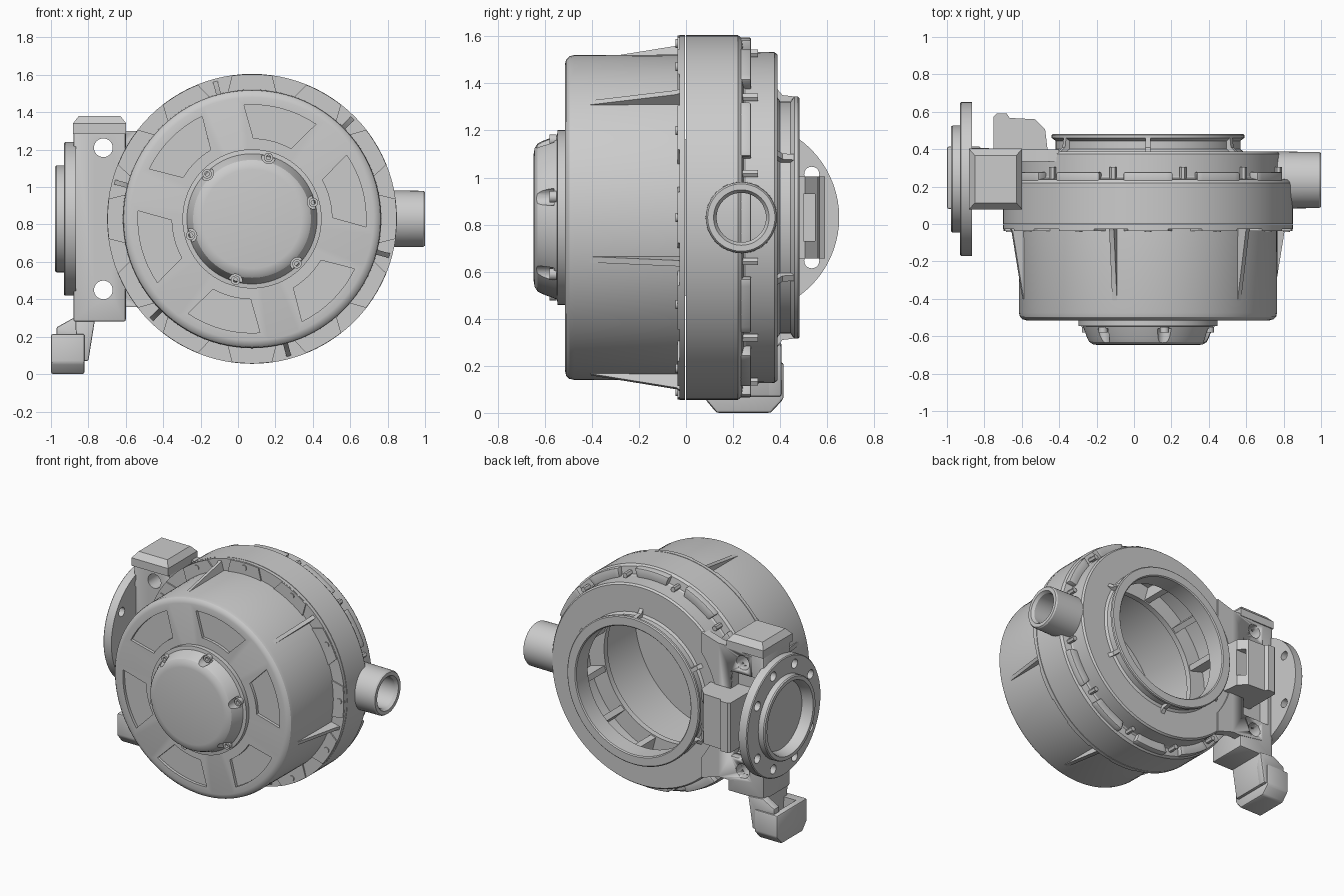
import bpy, bmesh
from math import sin, cos, radians, pi
from mathutils import Matrix, Vector

if "Cube" in bpy.data.objects:
    bpy.data.objects.remove(bpy.data.objects["Cube"])

CX, CZ = 0.075, 0.83          # main axis (runs along y)
CENTRE = Vector((CX, 0, CZ))


def place(axis, u, v, w):
    return {'x': (w, u, v), 'y': (u, w, v), 'z': (u, v, w)}[axis]


def prism(bm, axis, pts, lo, hi, mat=None):
    """Extrude a 2D outline along an axis."""
    a = [bm.verts.new(place(axis, u, v, lo)) for u, v in pts]
    b = [bm.verts.new(place(axis, u, v, hi)) for u, v in pts]
    n = len(pts)
    bm.faces.new(a)
    bm.faces.new(b[::-1])
    for i in range(n):
        j = (i + 1) % n
        bm.faces.new((a[i], b[i], b[j], a[j]))
    if mat:
        bmesh.ops.transform(bm, matrix=mat, verts=a + b)


def box(bm, x0, x1, y0, y1, z0, z1):
    prism(bm, 'y', [(x0, z0), (x1, z0), (x1, z1), (x0, z1)], y0, y1)


def lathe(bm, axis, cu, cv, prof, n=96):
    """Revolve a closed (radius, along) profile round an axis."""
    rings = []
    for r, w in prof:
        rings.append([bm.verts.new(place(axis, cu + r * cos(2 * pi * i / n), cv + r * sin(2 * pi * i / n), w))
                      for i in range(n)])
    for k in range(len(prof)):
        m = (k + 1) % len(prof)
        if prof[k][0] == 0 and prof[m][0] == 0:
            continue
        for i in range(n):
            j = (i + 1) % n
            bm.faces.new((rings[k][i], rings[k][j], rings[m][j], rings[m][i]))


def cyl(bm, axis, cu, cv, r, lo, hi, n=20):
    prism(bm, axis, [(cu + r * cos(2 * pi * i / n), cv + r * sin(2 * pi * i / n)) for i in range(n)], lo, hi)


def sector(bm, r0, r1, a, h0, h1, lo, hi, n=8):
    """Ring segment centred on angle a, half-widths h0 (inner) and h1 (outer)."""
    pts = []
    for r, h, s in ((r0, h0, 1), (r1, h1, -1)):
        for i in range(n + 1):
            t = radians(a + s * h * (2 * i / n - 1))
            pts.append((CX + r * cos(t), CZ + r * sin(t)))
    prism(bm, 'y', pts, lo, hi)


def radial(bm, a, pts, half):
    """Radial web from a (y, r) outline."""
    mat = Matrix.Translation(CENTRE) @ Matrix.Rotation(radians(90 - a), 4, 'Y')
    prism(bm, 'x', pts, -half, half, mat)


def polar(a, r):
    return CX + r * cos(radians(a)), CZ + r * sin(radians(a))


def finish(bm, name, bevel=0, cut=None):
    bmesh.ops.remove_doubles(bm, verts=bm.verts, dist=1e-5)
    bmesh.ops.recalc_face_normals(bm, faces=bm.faces)
    me = bpy.data.meshes.new(name)
    bm.to_mesh(me)
    bm.free()
    ob = bpy.data.objects.new(name, me)
    bpy.context.collection.objects.link(ob)
    bpy.ops.object.select_all(action='DESELECT')
    bpy.context.view_layer.objects.active = ob
    ob.select_set(True)
    if bevel:
        m = ob.modifiers.new('bevel', 'BEVEL')
        m.width, m.segments, m.limit_method = bevel, 2, 'ANGLE'
        bpy.ops.object.modifier_apply(modifier=m.name)
    if cut:
        m = ob.modifiers.new('cut', 'BOOLEAN')
        m.operation, m.solver, m.object = 'DIFFERENCE', 'EXACT', cut
        bpy.ops.object.modifier_apply(modifier=m.name)
    bpy.ops.object.shade_smooth_by_angle(angle=radians(30))
    return ob


def cutter(bm):
    ob = finish(bm, 'cutter')
    ob.hide_render = True
    ob.hide_set(True)
    return ob


SIX = [15 + 60 * i for i in range(6)]

# front drum with six shallow fan-shaped pockets
c = bmesh.new()
for a in SIX:
    sector(c, 0.43, 0.61, a, 14, 19, -0.6, -0.495)
bm = bmesh.new()
lathe(bm, 'y', CX, CZ, [(0, -.515), (.65, -.515), (.672, -.509), (.685, -.496), (.69, -.475), (.692, -.028),
                        (.775, -.028), (.775, -.004), (.64, -.004), (.64, -.455), (0, -.455)])
finish(bm, 'front_drum', cut=cutter(c))

# hub cap with bolt notches
c = bmesh.new()
for a in SIX:
    cyl(c, 'y', *polar(a, .345), .038, -.7, -.56)
bm = bmesh.new()
lathe(bm, 'y', CX, CZ, [(0, -.51), (.372, -.51), (.372, -.545), (.348, -.548), (.325, -.61), (.315, -.63),
                        (.295, -.643), (.265, -.648), (0, -.648)])
finish(bm, 'hub_cap', cut=cutter(c))
bm = bmesh.new()
for a in SIX:
    lathe(bm, 'y', *polar(a, .34), [(.012, -.55), (.025, -.55), (.025, -.58), (.012, -.58)], 16)
finish(bm, 'hub_bolts')

# tapered gussets on the drum
bm = bmesh.new()
for a in SIX:
    radial(bm, a + 30, [(-.41, .68), (-.02, .68), (-.02, .765), (-.04, .752), (-.41, .69)], .013)
finish(bm, 'drum_ribs')

# flange pads and bolts
bm = bmesh.new()
for i in range(12):
    sector(bm, .685, .773, 30 * i, 11, 8, -.037, -.02)
finish(bm, 'flange_pads')
bm = bmesh.new()
for i in range(12):
    cyl(bm, 'y', *polar(30 * i, .74), .019, -.044, -.03, 16)
    cyl(bm, 'y', *polar(30 * i + 15, .722), .018, .22, .305, 6)
finish(bm, 'flange_bolts')

# rear housing with stepped shoulder and open collar
bm = bmesh.new()
lathe(bm, 'y', CX, CZ, [(.64, 0), (.775, 0), (.775, .22), (.762, .237), (.712, .245), (.705, .255), (.703, .375),
                        (.693, .388), (.51, .388), (.494, .40), (.494, .445), (.515, .46), (.515, .475),
                        (.508, .482), (.452, .482), (.445, .475), (.445, .35), (.64, .33)])
finish(bm, 'rear_housing')

# crenellated shoulder between the nuts
bm = bmesh.new()
for i in range(12):
    sector(bm, .69, .765, 30 * i, 9, 10, .21, .277)
finish(bm, 'shoulder_blocks', .008)

# collar webs and inner ribs
bm = bmesh.new()
for a in SIX:
    radial(bm, a + 15, [(.38, .48), (.38, .555), (.41, .52), (.47, .513), (.47, .48)], .014)
finish(bm, 'collar_webs')
bm = bmesh.new()
lathe(bm, 'y', CX, CZ, [(.52, .02), (.65, .02), (.65, .06), (.52, .06)])
for i in range(12):
    radial(bm, 30 * i + 15, [(.04, .53), (.04, .65), (.345, .65), (.345, .53)], .02)
finish(bm, 'inner_ribs')

# side outlet tube
bm = bmesh.new()
lathe(bm, 'x', .235, CZ, [(.11, .72), (.153, .72), (.15, .99), (.143, 1.0), (.118, 1.0), (.105, .98), (.105, .72)], 48)
finish(bm, 'outlet_tube')

# left port flange with ring of bolt holes
c = bmesh.new()
for a in (32, 70, 110, 148, -32, -70, -110, -148):
    cyl(c, 'x', .24 + .347 * cos(radians(a)), CZ + .347 * sin(radians(a)), .032, -1.1, -.7)
bm = bmesh.new()
lathe(bm, 'x', .24, CZ, [(0, -.905), (.235, -.905), (.25, -.97), (.255, -.978), (.28, -.978), (.286, -.97),
                         (.286, -.93), (.405, -.93), (.411, -.924), (.411, -.865), (0, -.865)], 72)
finish(bm, 'port_flange', cut=cutter(c))

# bracket joining the port to the housing
holes = bmesh.new()
for z in (.45, 1.21):
    cyl(holes, 'y', -.72, z, .05, 0, .6, 28)
box(holes, -.84, -.625, .31, .6, .53, 1.13)
cut = cutter(holes)
bm = bmesh.new()
box(bm, -.88, -.6, .10, .395, .28, 1.345)
finish(bm, 'bracket_body', .012, cut)
bm = bmesh.new()
prism(bm, 'y', [(-.79, 1.27), (-.6, 1.3), (-.53, 1.3), (-.40, 1.34), (-.40, .32), (-.53, .36), (-.6, .36), (-.79, .39)],
      .335, .398)
hole = bmesh.new()
lathe(hole, 'y', CX, CZ, [(0, .2), (.6, .2), (.6, .6), (0, .6)])
ob = finish(bm, 'bracket_plate', 0, cutter(hole))
m = ob.modifiers.new('holes', 'BOOLEAN')
m.object, m.solver = cut, 'EXACT'
bpy.ops.object.modifier_apply(modifier=m.name)

# tapered block on top of the bracket
bm = bmesh.new()
bmesh.ops.create_cone(bm, cap_ends=True, segments=4, radius1=.5 ** .5, radius2=.5 ** .5 * .78, depth=1,
                      matrix=Matrix.Translation((-.74, .24, 1.36)) @ Matrix.Diagonal((.285, .325, .04, 1))
                      @ Matrix.Rotation(pi / 4, 4, 'Z'))
box(bm, -.8825, -.5975, .0775, .4025, 1.285, 1.34)
finish(bm, 'bracket_top')

# rear clip with a window
c = bmesh.new()
box(c, -.64, -.40, .50, .548, .73, .93)
bm = bmesh.new()
prism(bm, 'z', [(-.75, .30), (-.75, .575), (-.735, .59), (-.68, .59), (-.665, .567), (-.53, .56), (-.475, .505),
                (-.46, .38), (-.6, .38), (-.62, .30)], .655, 1.005)
finish(bm, 'rear_clip', 0, cutter(c))

# lower hook foot and its arm
c = bmesh.new()
box(c, -.96, -.86, .15, .34, .06, .4)
bm = bmesh.new()
prism(bm, 'x', [(.08, .06), (.13, 0), (.36, 0), (.415, .06), (.415, .215), (.08, .215)], -1.0, -.82)
finish(bm, 'hook_foot', .012, cutter(c))
bm = bmesh.new()
prism(bm, 'y', [(-.84, .07), (-.80, .07), (-.765, .29), (-.88, .30), (-.97, .25), (-.97, .2), (-.84, .2)], .345, .405)
prism(bm, 'y', [(-.86, .07), (-.80, .07), (-.765, .29), (-.87, .29)], .11, .40)
finish(bm, 'hook_arm', .008)
